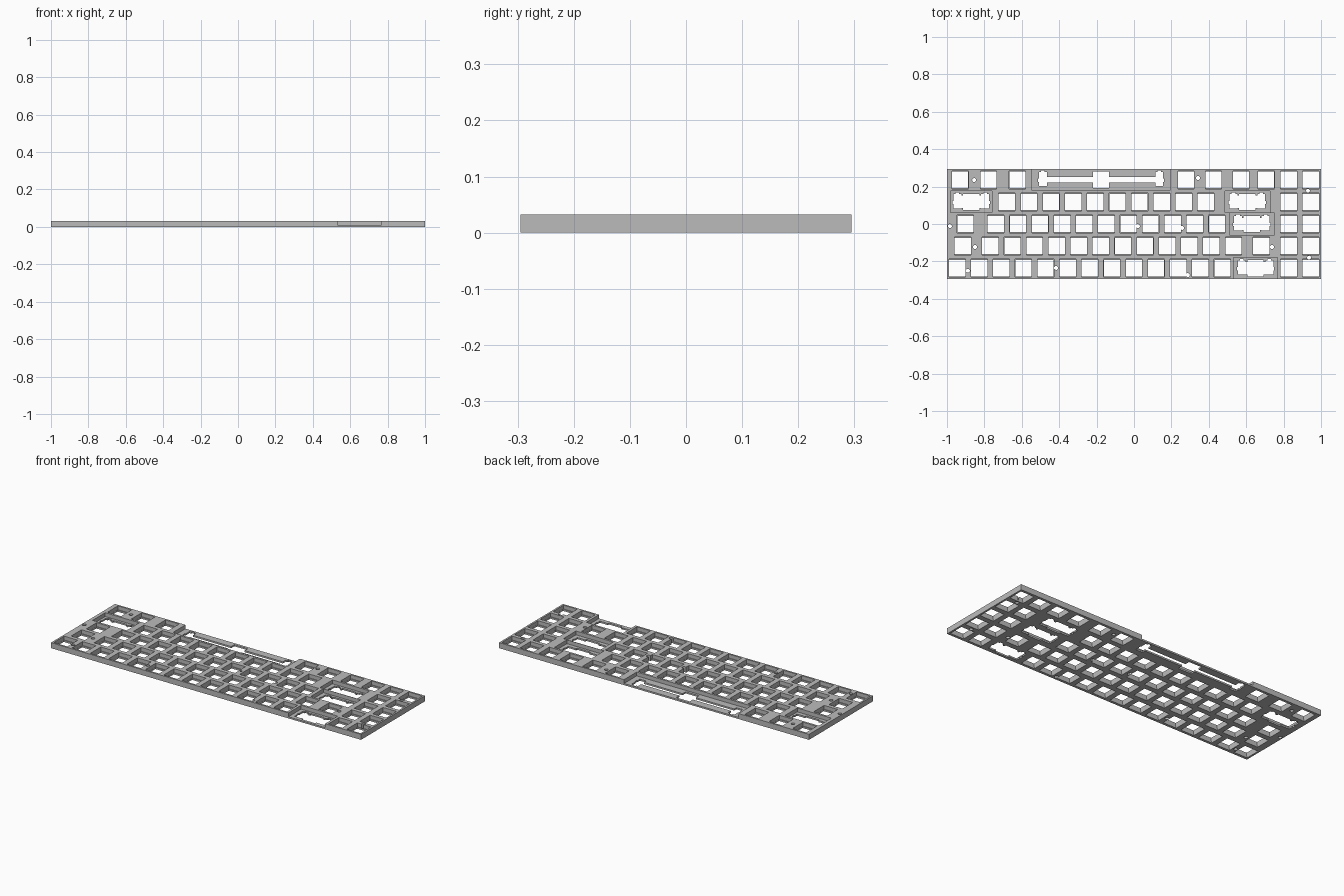
import bpy, bmesh, math
from mathutils import Matrix, Vector

if "Cube" in bpy.data.objects:
    bpy.data.objects.remove(bpy.data.objects["Cube"], do_unlink=True)

U = 0.1182          # one key unit
LEFT = -8.5 * U     # left end of the key grid
TOP = 0.032         # plate height
WEB = 0.0095        # thin web that holds the switches
HOLE = 0.0435       # half a switch hole

grey = bpy.data.materials.new("plate grey")
grey.use_nodes = True
grey.diffuse_color = (0.5, 0.5, 0.5, 1)
grey.node_tree.nodes["Principled BSDF"].inputs["Base Color"].default_value = (0.5, 0.5, 0.5, 1)


def box(bm, x0, x1, y0, y1, z0, z1):
    size = Vector((x1 - x0, y1 - y0, z1 - z0))
    mid = Vector((x0 + x1, y0 + y1, z0 + z1)) / 2
    bmesh.ops.create_cube(bm, size=1, matrix=Matrix.Translation(mid) @ Matrix.Diagonal((*size, 1)))


def through(bm, x0, x1, y0, y1):
    box(bm, x0, x1, y0, y1, -0.02, 0.06)


def make_object(name, bm):
    mesh = bpy.data.meshes.new(name)
    bm.to_mesh(mesh)
    bm.free()
    mesh.materials.append(grey)
    obj = bpy.data.objects.new(name, mesh)
    bpy.context.collection.objects.link(obj)
    return obj


def switch_hole(bm, x, y):
    # square hole with a taller clip pocket above the web
    through(bm, x - HOLE, x + HOLE, y - HOLE, y + HOLE)
    box(bm, x - HOLE - 0.0005, x + HOLE + 0.0005, y - 0.048, y + 0.048, WEB, 0.05)


def stabilizer_hole(bm, x, y, reach, slot):
    # centre hole, joining slot and a keyed opening on either side
    through(bm, x - HOLE, x + HOLE, y - HOLE, y + HOLE)
    through(bm, x - reach, x + reach, y - slot, y + slot)
    for side in (-1, 1):
        sx = x + side * reach
        through(bm, sx - 0.021, sx + 0.021, y - 0.0345, y + 0.042)
        through(bm, sx - 0.0095, sx + 0.0095, y, y + 0.0495)
        nx = sx + side * 0.013
        through(bm, nx - 0.0125, nx + 0.0125, y - 0.012, y + 0.006)


def run(first, count):
    return [LEFT + (first + i) * U for i in range(count)]


# Switch positions, row by row from the front
ends = run(15.5, 2)
rows = [
    run(0.5, 13) + ends,
    run(0.75, 1) + run(2, 12) + run(14.25, 1) + ends,
    run(0.875, 1) + run(2.25, 11) + ends,
    run(2.75, 10) + ends,
    [-0.93, -0.778, -0.623, 0.278, 0.425, 0.572, 0.706] + ends,
]
switches = bmesh.new()
for r, xs in enumerate(rows):
    for x in xs:
        switch_hole(switches, x, (r - 2) * U)

# Wide keys: centre x, row, pocket half width, arm reach, slot half height
wide = [
    (0.650, -2, 0.118, 0.074, 0.033),
    (0.630, 0, 0.120, 0.074, 0.033),
    (0.606, 1, 0.120, 0.074, 0.033),
    (-0.870, 1, 0.110, 0.074, 0.033),
    (-0.176, 2, 0.369, 0.311, 0.0145),
]
pockets = bmesh.new()
stabilizers = bmesh.new()
for x, r, half, reach, slot in wide:
    y = r * U
    y0, y1 = y - 0.058, y + 0.058
    if r == -2:
        y0 -= 0.1       # pocket runs out through the front edge
    if r == 2:
        y1 += 0.1       # pocket runs out through the back edge
    box(pockets, x - half, x + half, y0, y1, WEB, 0.06)
    stabilizer_hole(stabilizers, x, y, reach, slot)

# Small round screw holes
screws = bmesh.new()
for x, y in [(-0.855, 0.235), (0.342, 0.246), (0.93, 0.178), (-0.984, -0.011),
             (0.021, -0.011), (0.257, -0.021), (-0.85, -0.123), (0.738, -0.123),
             (-0.888, -0.25), (-0.417, -0.235), (0.936, -0.18), (0.288, -0.273)]:
    bmesh.ops.create_cone(screws, cap_ends=True, segments=20, radius1=0.0105, radius2=0.0105,
                          depth=0.1, matrix=Matrix.Translation((x, y, 0.02)))

# The plate itself, with every opening cut from it
slab = bmesh.new()
box(slab, -1, 1, -0.295, 0.295, 0, TOP)
plate = make_object("keyboard_plate", slab)
cutters = [make_object("switch_cutter", switches), make_object("pocket_cutter", pockets),
           make_object("stabilizer_cutter", stabilizers), make_object("screw_cutter", screws)]
for cutter in cutters:
    cutter.hide_render = True
    cutter.hide_viewport = True
    mod = plate.modifiers.new(cutter.name, "BOOLEAN")
    mod.operation = "DIFFERENCE"
    mod.solver = "EXACT"
    mod.use_self = True
    mod.object = cutter

# Bake the cuts and drop the helpers
bpy.context.view_layer.update()
result = bpy.data.meshes.new_from_object(plate.evaluated_get(bpy.context.evaluated_depsgraph_get()))
plate.modifiers.clear()
plate.data = result
for cutter in cutters:
    bpy.data.objects.remove(cutter, do_unlink=True)
